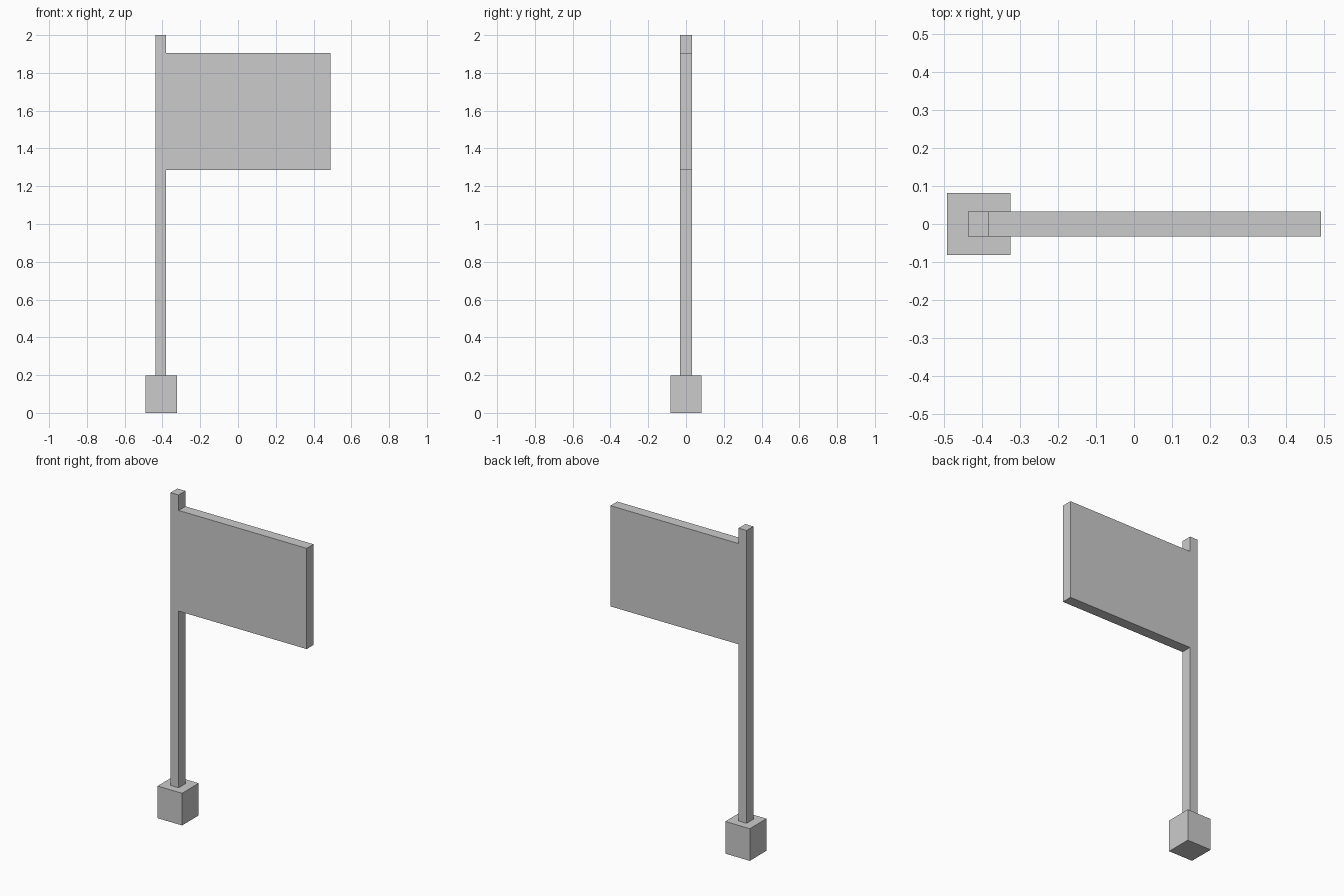
import bpy
import bmesh

if "Cube" in bpy.data.objects:
    bpy.data.objects.remove(bpy.data.objects["Cube"])


def extrude_profile(name, points, half_depth):
    """Extrude an x-z outline symmetrically along y."""
    bm = bmesh.new()
    face = bm.faces.new([bm.verts.new((x, -half_depth, z)) for x, z in points])
    result = bmesh.ops.extrude_face_region(bm, geom=[face])
    moved = [g for g in result["geom"] if isinstance(g, bmesh.types.BMVert)]
    bmesh.ops.translate(bm, verts=moved, vec=(0, 2 * half_depth, 0))
    bmesh.ops.recalc_face_normals(bm, faces=bm.faces)
    mesh = bpy.data.meshes.new(name)
    bm.to_mesh(mesh)
    bm.free()
    obj = bpy.data.objects.new(name, mesh)
    bpy.context.collection.objects.link(obj)
    return obj


# Square foot block
base_left, base_right, base_top = -0.491, -0.324, 0.198
extrude_profile("base_block", [(base_left, 0), (base_right, 0),
                               (base_right, base_top), (base_left, base_top)], 0.081)

# Post and flush sign panel, one continuous outline
post_left, post_right, panel_right = -0.436, -0.381, 0.491
panel_bottom, panel_top, post_top = 1.285, 1.905, 2.0
extrude_profile("post_and_panel", [
    (post_left, base_top - 0.01), (post_right, base_top - 0.01),
    (post_right, panel_bottom), (panel_right, panel_bottom),
    (panel_right, panel_top), (post_right, panel_top),
    (post_right, post_top), (post_left, post_top)], 0.033)
